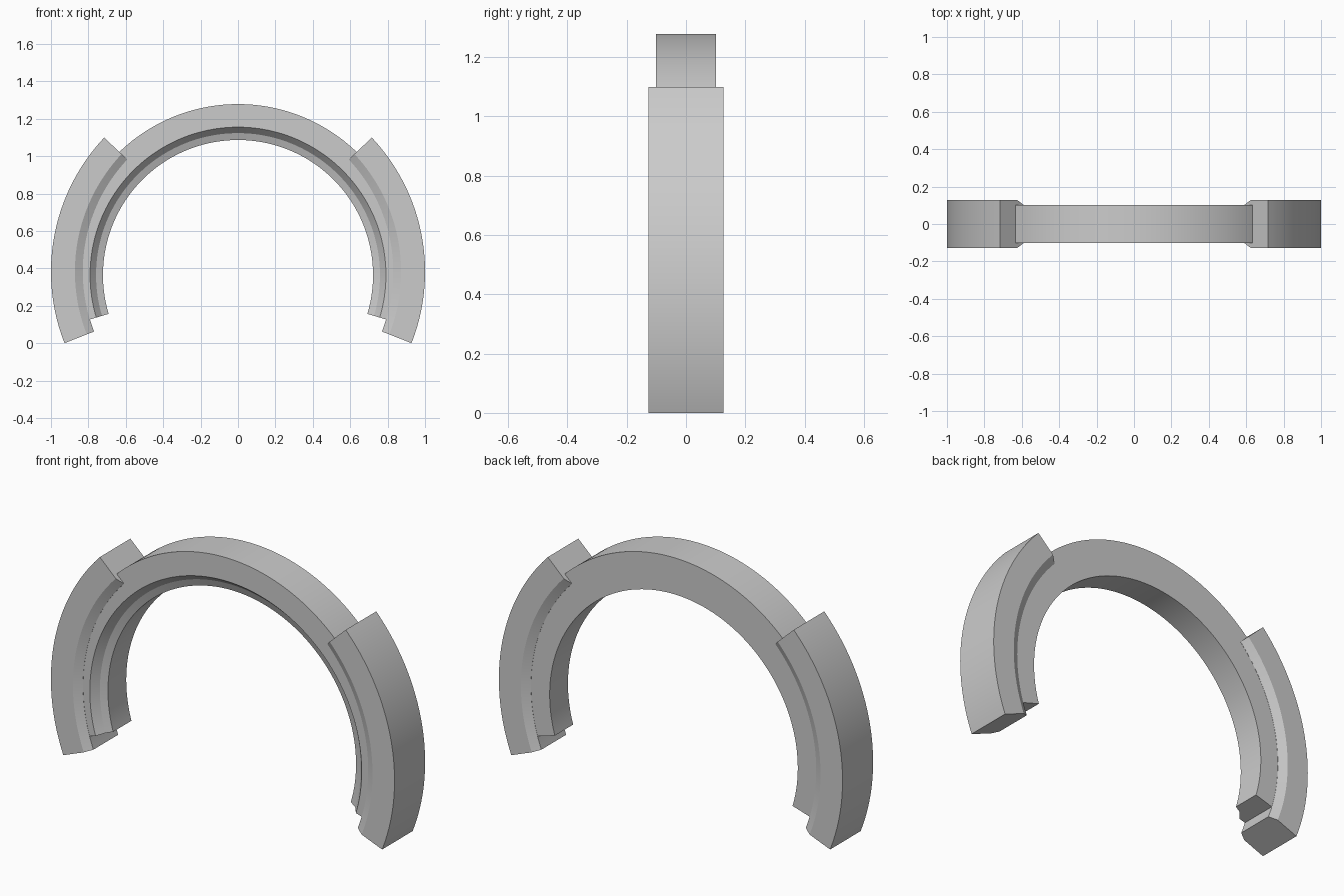
import bpy, bmesh
from math import radians, sin, cos

cube = bpy.data.objects.get("Cube")
if cube:
    bpy.data.objects.remove(cube, do_unlink=True)

# One plain grey for everything
grey = bpy.data.materials.new("light_grey")
grey.use_nodes = True
colour = (0.6, 0.6, 0.6, 1)
grey.diffuse_color = colour
grey.node_tree.nodes["Principled BSDF"].inputs["Base Color"].default_value = colour


def arc_sweep(name, profile, centre, start, end, steps):
    """Sweep a closed (radius, y) profile about the y axis, with flat end caps."""
    bm = bmesh.new()
    rings = []
    for i in range(steps + 1):
        a = radians(start + (end - start) * i / steps)
        rings.append([bm.verts.new((centre[0] + r * cos(a), y, centre[1] + r * sin(a)))
                      for r, y in profile])
    n = len(profile)
    for a, b in zip(rings, rings[1:]):
        for k in range(n):
            m = (k + 1) % n
            bm.faces.new((a[k], a[m], b[m], b[k]))
    bm.faces.new(rings[0])
    bm.faces.new(rings[-1])
    bmesh.ops.recalc_face_normals(bm, faces=bm.faces)
    mesh = bpy.data.meshes.new(name)
    bm.to_mesh(mesh)
    bm.free()
    mesh.materials.append(grey)
    obj = bpy.data.objects.new(name, mesh)
    bpy.context.collection.objects.link(obj)
    bpy.ops.object.select_all(action='DESELECT')
    obj.select_set(True)
    bpy.context.view_layer.objects.active = obj
    bpy.ops.object.shade_smooth_by_angle(angle=radians(25))
    return obj


# Main arch: flat back, rebated inner lip on the front
arch_profile = [(0.914, -0.102), (0.914, 0.102), (0.722, 0.102),
                (0.722, -0.05), (0.759, -0.064), (0.791, -0.102)]
arc_sweep("arch", arch_profile, (0, 0.364), -16.7, 196.7, 128)

# Side pads: wider blocks with chamfered inner edges, mirrored left and right
pad_profile = [(1.045, -0.127), (1.045, 0.127), (0.917, 0.127),
               (0.875, 0.103), (0.875, -0.103), (0.917, -0.127)]
low, high = -21.45, 43.3
arc_sweep("left_pad", pad_profile, (-0.045, 0.382), low, high, 48)
arc_sweep("right_pad", pad_profile, (0.045, 0.382), 180 - high, 180 - low, 48)
